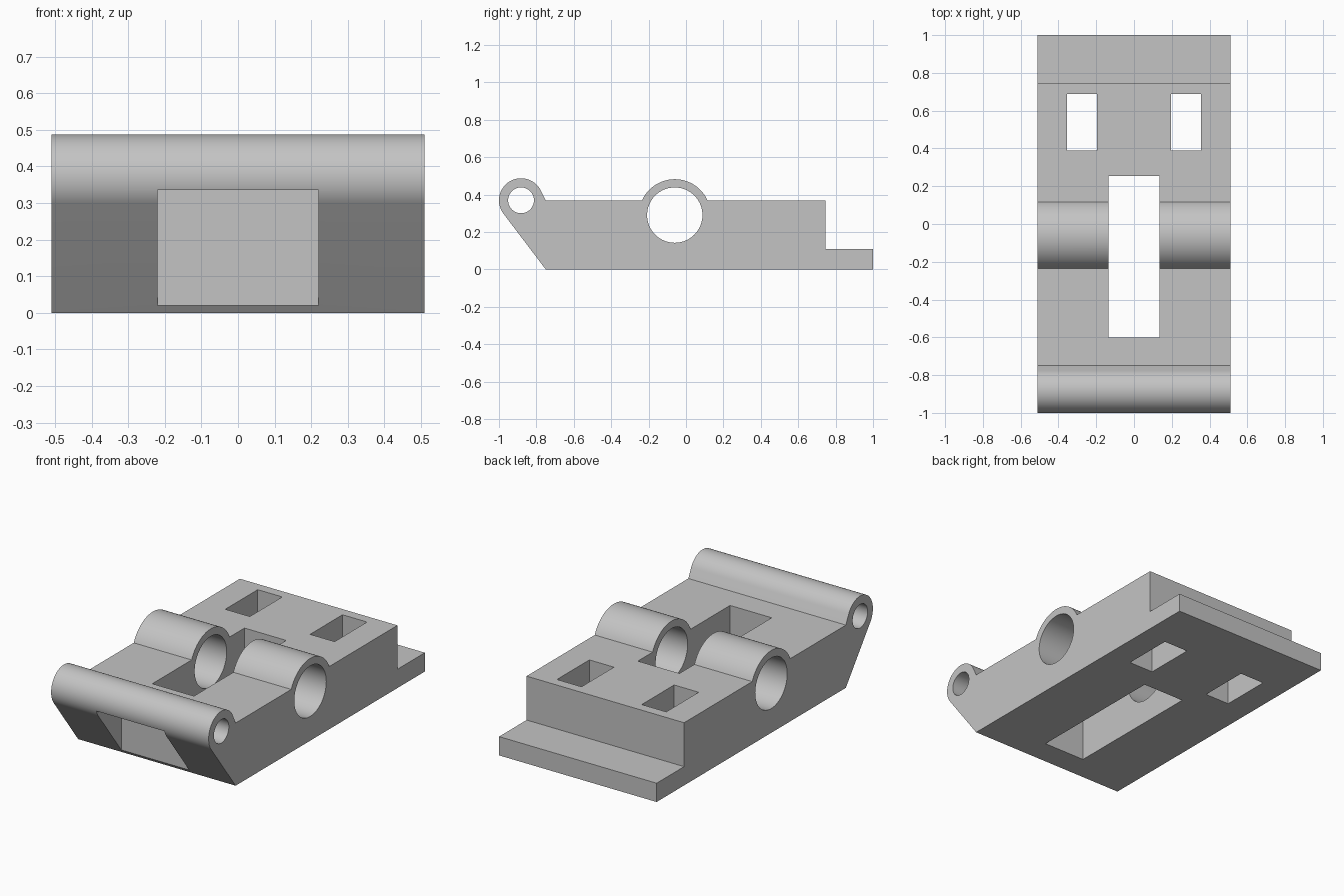
import bpy, bmesh
from math import pi, cos, sin, atan2, acos, hypot, radians
from mathutils import Matrix

cube = bpy.data.objects.get("Cube")
if cube:
    bpy.data.objects.remove(cube, do_unlink=True)

grey = bpy.data.materials.new("plain grey")
grey.use_nodes = True
colour = (0.55, 0.55, 0.55, 1)
grey.diffuse_color = colour
grey.node_tree.nodes["Principled BSDF"].inputs["Base Color"].default_value = colour

HALF = 0.51                  # half width
TOP, FRONT, STEP = 0.367, -0.75, 0.746
PIN = (-0.882, 0.369, 0.118)    # y, z, radius of the front barrel
AXLE = (-0.06, 0.29, 0.192)     # y, z, radius of the middle barrel


def make_object(name, bm):
    bmesh.ops.recalc_face_normals(bm, faces=bm.faces)
    mesh = bpy.data.meshes.new(name)
    bm.to_mesh(mesh)
    bm.free()
    mesh.materials.append(grey)
    obj = bpy.data.objects.new(name, mesh)
    bpy.context.collection.objects.link(obj)
    return obj


def arc(circle, start, end, steps):
    y, z, r = circle
    angles = [start + (end - start) * i / steps for i in range(steps + 1)]
    return [(y + r * cos(a), z + r * sin(a)) for a in angles]


def tangent_angle(circle, point, side):
    """Angle on the circle where the line from the point touches it."""
    dy, dz = point[0] - circle[0], point[1] - circle[1]
    return atan2(dz, dy) + side * acos(circle[2] / hypot(dy, dz))


def box(name, x, y, z):
    bm = bmesh.new()
    size = [b - a for a, b in (x, y, z)]
    mid = [(a + b) / 2 for a, b in (x, y, z)]
    bmesh.ops.create_cube(bm, size=1, matrix=Matrix.Translation(mid) @ Matrix.Diagonal((*size, 1)))
    return make_object(name, bm)


def rod(name, circle, radius):
    bm = bmesh.new()
    place = Matrix.Translation((0, circle[0], circle[1])) @ Matrix.Rotation(pi / 2, 4, "Y")
    bmesh.ops.create_cone(bm, cap_ends=True, segments=64, radius1=radius,
                          radius2=radius, depth=4 * HALF, matrix=place)
    return make_object(name, bm)


# Side profile: base, rear ledge, deck, middle barrel, front barrel
rise = acos((TOP - AXLE[1]) / AXLE[2])
upper = tangent_angle(PIN, (FRONT, TOP), 1)
lower = tangent_angle(PIN, (FRONT, 0), -1) + 2 * pi
profile = [(FRONT, 0), (1, 0), (1, 0.11), (STEP, 0.11), (STEP, TOP)]
profile += arc(AXLE, pi / 2 - rise, pi / 2 + rise, 32)
profile += [(FRONT, TOP)] + arc(PIN, upper, lower, 40)

bm = bmesh.new()
side = bm.faces.new([bm.verts.new((-HALF, y, z)) for y, z in profile])
new = bmesh.ops.extrude_face_region(bm, geom=[side])["geom"]
bmesh.ops.translate(bm, vec=(2 * HALF, 0, 0),
                    verts=[v for v in new if isinstance(v, bmesh.types.BMVert)])
body = make_object("hinge_block", bm)

# Openings: bores, centre slot, front pocket, pair of rear windows
cutters = [
    rod("axle_bore", AXLE, 0.148),
    rod("pin_bore", PIN, 0.069),
    box("centre_slot", (-0.135, 0.135), (-0.6, 0.253), (-1, 1)),
    box("front_pocket", (-0.22, 0.22), (-1.5, -0.765), (-0.5, 0.335)),
]
for s in (-1, 1):
    cutters.append(box("rear_window", sorted((s * 0.195, s * 0.354)), (0.388, 0.688), (-1, 1)))

bpy.context.view_layer.objects.active = body
for cutter in cutters:
    cutter.hide_render = True
    cut = body.modifiers.new(cutter.name, "BOOLEAN")
    cut.operation, cut.solver, cut.object = "DIFFERENCE", "EXACT", cutter
    bpy.ops.object.modifier_apply(modifier=cut.name)
    bpy.data.objects.remove(cutter, do_unlink=True)

# Smooth barrels with crisp edges
bpy.ops.object.select_all(action="DESELECT")
body.select_set(True)
bpy.ops.object.shade_smooth_by_angle(angle=radians(25))
